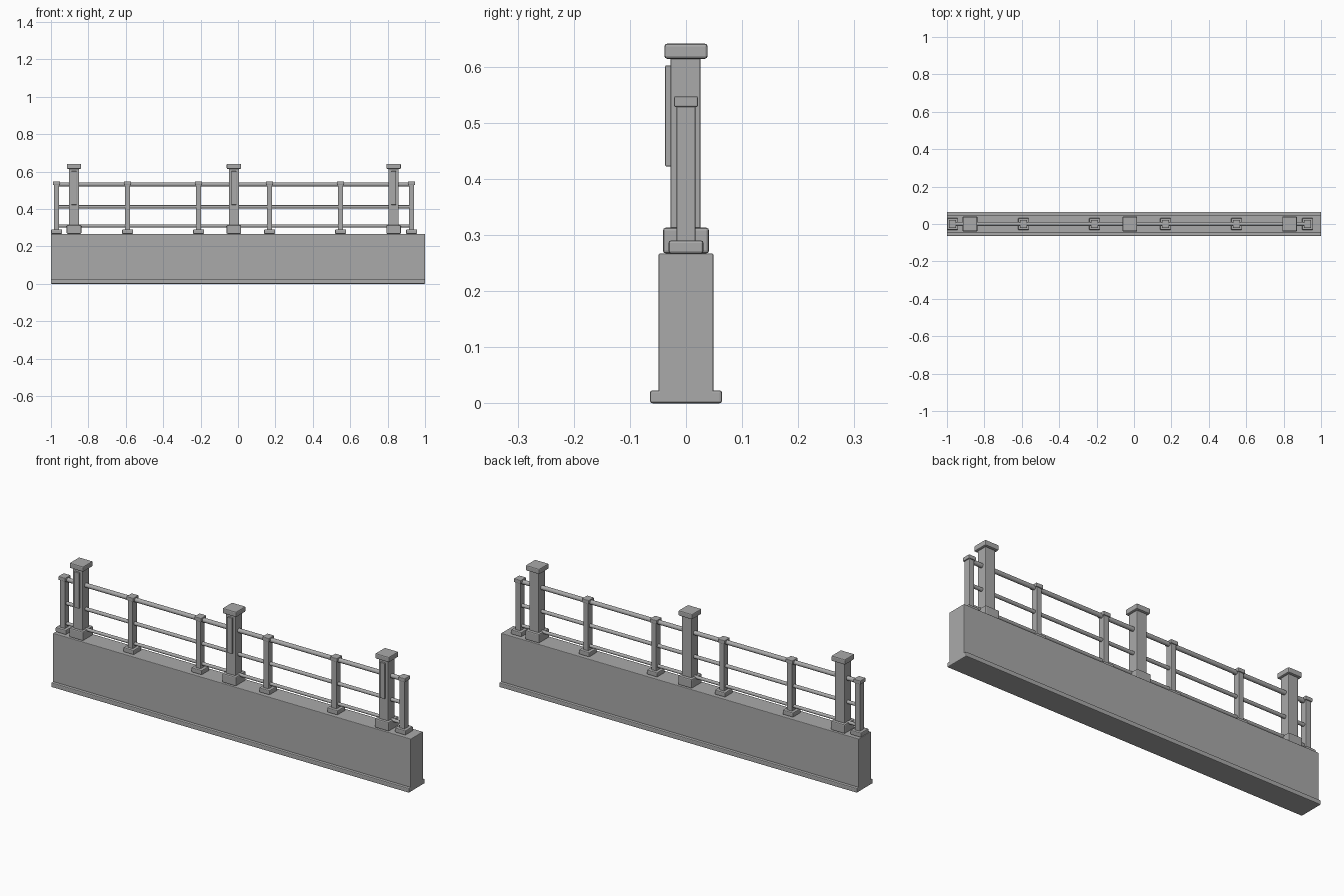
import bpy
import math

if "Cube" in bpy.data.objects:
    bpy.data.objects.remove(bpy.data.objects["Cube"])

stone = bpy.data.materials.new("plain grey")
stone.diffuse_color = (0.4, 0.4, 0.4, 1)
stone.use_nodes = True
stone.node_tree.nodes["Principled BSDF"].inputs["Base Color"].default_value = stone.diffuse_color


def finish(ob, name):
    ob.name = name
    ob.data.materials.append(stone)
    return ob


def box(name, x, y, w, d, z0, z1, bevel=0.003):
    """Box centred at x, y between heights z0 and z1, with softened edges."""
    bpy.ops.mesh.primitive_cube_add(size=1, location=(x, y, (z0 + z1) / 2))
    ob = finish(bpy.context.object, name)
    ob.scale = (w, d, z1 - z0)
    bpy.ops.object.transform_apply(location=False, rotation=False, scale=True)
    if bevel:
        mod = ob.modifiers.new("soft edges", 'BEVEL')
        mod.width = bevel
        mod.segments = 2
    return ob


def rail(name, x0, x1, z, radius):
    """Round bar running along x."""
    bpy.ops.mesh.primitive_cylinder_add(
        vertices=16, radius=radius, depth=x1 - x0,
        location=((x0 + x1) / 2, 0, z), rotation=(0, math.pi / 2, 0))
    ob = finish(bpy.context.object, name)
    bpy.ops.object.shade_smooth_by_angle()
    return ob


TOP = 0.267  # top of the low wall

# Low wall and its footing
box("wall", 0, 0, 2.0, 0.098, 0.01, TOP)
box("footing", 0, 0, 2.0, 0.128, 0, 0.023, 0.004)

# Large pillars with base, cap and front strip
for i, x in enumerate((-0.877, -0.022, 0.832)):
    box(f"pillar_base_{i}", x, 0, 0.078, 0.082, TOP, 0.313, 0.005)
    box(f"pillar_shaft_{i}", x, -0.001, 0.054, 0.054, 0.29, 0.625)
    box(f"pillar_cap_{i}", x, 0, 0.077, 0.077, 0.614, 0.641, 0.005)
    box(f"pillar_strip_{i}", x, -0.031, 0.027, 0.012, 0.422, 0.602, 0.002)

# Slim posts with base and cap
first, step = -0.970, 0.3796
for i in range(6):
    x = first + i * step
    box(f"post_base_{i}", x, 0, 0.059, 0.062, TOP, 0.290, 0.004)
    box(f"post_shaft_{i}", x, 0, 0.028, 0.034, 0.28, 0.535, 0.002)
    box(f"post_cap_{i}", x, 0, 0.039, 0.043, 0.528, 0.547)

# Three horizontal rails
for name, z, r in (("top_rail", 0.531, 0.011),
                   ("middle_rail", 0.411, 0.009),
                   ("lower_rail", 0.309, 0.008)):
    rail(name, first, first + 5 * step, z, r)
